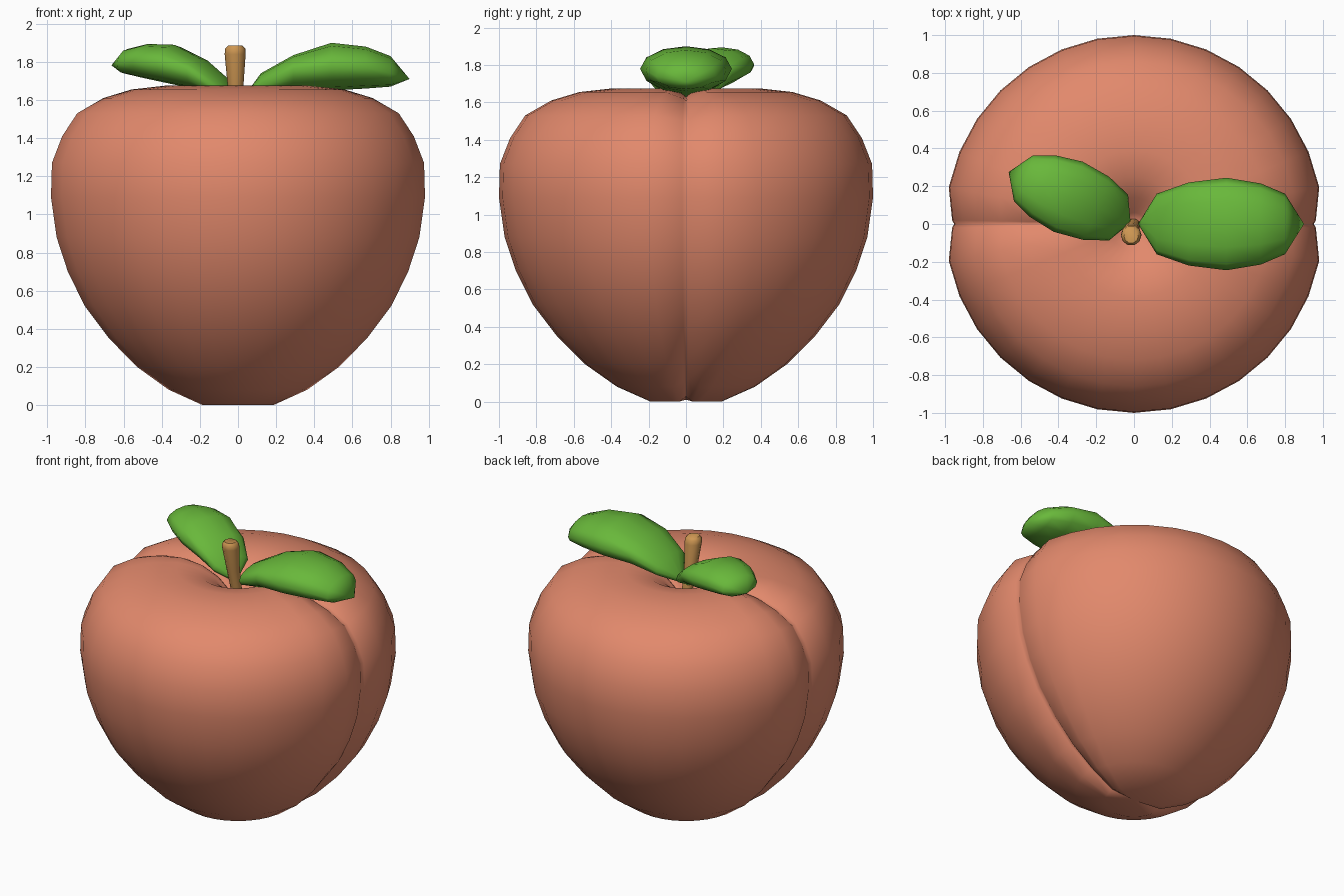
import bpy, math
from mathutils import Matrix, Vector

if "Cube" in bpy.data.objects:
    bpy.data.objects.remove(bpy.data.objects["Cube"])


def material(name, rgb):
    m = bpy.data.materials.new(name)
    m.diffuse_color = (*rgb, 1)
    m.use_nodes = True
    m.node_tree.nodes["Principled BSDF"].inputs["Base Color"].default_value = m.diffuse_color
    return m


def loft(name, rings, mat, angle, start=None, end=None):
    """Skin closed rings of points; optional pole points close the ends."""
    n = len(rings[0])
    verts = [tuple(p) for ring in rings for p in ring]
    faces = []
    for i in range(len(rings) - 1):
        for j in range(n):
            k = (j + 1) % n
            faces.append((i * n + j, i * n + k, (i + 1) * n + k, (i + 1) * n + j))
    last = (len(rings) - 1) * n
    if start is None:
        faces.append(tuple(reversed(range(n))))
    else:
        verts.append(tuple(start))
        faces += [(len(verts) - 1, (j + 1) % n, j) for j in range(n)]
    if end is None:
        faces.append(tuple(range(last, last + n)))
    else:
        verts.append(tuple(end))
        faces += [(len(verts) - 1, last + j, last + (j + 1) % n) for j in range(n)]
    mesh = bpy.data.meshes.new(name)
    mesh.from_pydata(verts, [], faces)
    mesh.materials.append(mat)
    obj = bpy.data.objects.new(name, mesh)
    bpy.context.collection.objects.link(obj)
    bpy.ops.object.select_all(action='DESELECT')
    obj.select_set(True)
    bpy.context.view_layer.objects.active = obj
    bpy.ops.object.shade_smooth_by_angle(angle=math.radians(angle))
    return obj


skin = material("peach skin", (0.76, 0.25, 0.15))
green = material("leaf green", (0.14, 0.48, 0.043))
wood = material("stem wood", (0.62, 0.31, 0.085))

# Fruit body: turned profile with a groove running round the x-z plane
profile = [(0.19, 0.0), (0.37, 0.08), (0.54, 0.20), (0.69, 0.35), (0.82, 0.52),
           (0.91, 0.70), (0.97, 0.88), (1.0, 1.09), (0.995, 1.27), (0.94, 1.41),
           (0.86, 1.53), (0.72, 1.61), (0.57, 1.655), (0.39, 1.675),
           (0.25, 1.65), (0.14, 1.59), (0.06, 1.51)]
angles = sorted([k * 11.25 for k in range(32)] + [1.2, 178.8, 181.2, 358.8])
rings = []
for i, (r, z) in enumerate(profile):
    r0, z0 = profile[i - 1] if i else (0, 0)
    r1, z1 = profile[i + 1] if i + 1 < len(profile) else (0, 1.47)
    normal = Vector((z1 - z0, r0 - r1)).normalized()
    ring = []
    for a in angles:
        off = min(a % 180, 180 - a % 180)
        depth = 0.048 if off < 0.5 else 0.037 if off < 2 else 0
        depth *= min(1, r / 0.3)
        rr, zz = r - normal.x * depth, z - normal.y * depth
        t = math.radians(a)
        ring.append((rr * math.cos(t), rr * math.sin(t), zz))
    rings.append(ring)
loft("fruit_body", rings, skin, 180, (0, 0, 0.01), (0, 0, 1.47))

# Leaves: plump lens sections (x, half width, top, rim, underside)
stations = [(0.04, 0.03, 0.03, 0.0, -0.03), (0.12, 0.16, 0.14, 0.08, 0.01),
            (0.29, 0.22, 0.235, 0.165, 0.04), (0.49, 0.245, 0.30, 0.18, 0.05),
            (0.67, 0.215, 0.28, 0.17, 0.06), (0.80, 0.16, 0.23, 0.14, 0.07)]


def leaf(name, turn, scale, pitch, base):
    place = (Matrix.Translation(base) @ Matrix.Rotation(math.radians(turn), 4, 'Z')
             @ Matrix.Rotation(math.radians(-pitch), 4, 'Y') @ Matrix.Scale(scale, 4))
    sections = []
    for x, w, top, rim, low in stations:
        ring = []
        for k in range(12):
            t = 2 * math.pi * k / 12
            h = (top - rim) if math.sin(t) > 0 else (rim - low)
            ring.append(place @ Vector((x, w * math.cos(t), rim + h * math.sin(t))))
        sections.append(ring)
    loft(name, sections, green, 70,
         place @ Vector((0.02, 0, -0.02)), place @ Vector((0.90, 0, 0.11)))


leaf("large_leaf", 0, 1.0, 0, (0, 0, 1.60))
leaf("small_leaf", 157.5, 0.82, 8, (0, 0, 1.59))

# Stem: flared, leaning forward, with a rounded-off top
stem = []
for x, y, z, r in [(0, 0, 1.46, 0.032), (-0.013, -0.035, 1.68, 0.042),
                   (-0.015, -0.058, 1.84, 0.055), (-0.015, -0.062, 1.87, 0.053),
                   (-0.015, -0.064, 1.885, 0.038)]:
    stem.append([(x + r * math.cos(math.pi * k / 5), y + r * math.sin(math.pi * k / 5), z)
                 for k in range(10)])
loft("stem", stem, wood, 45)
